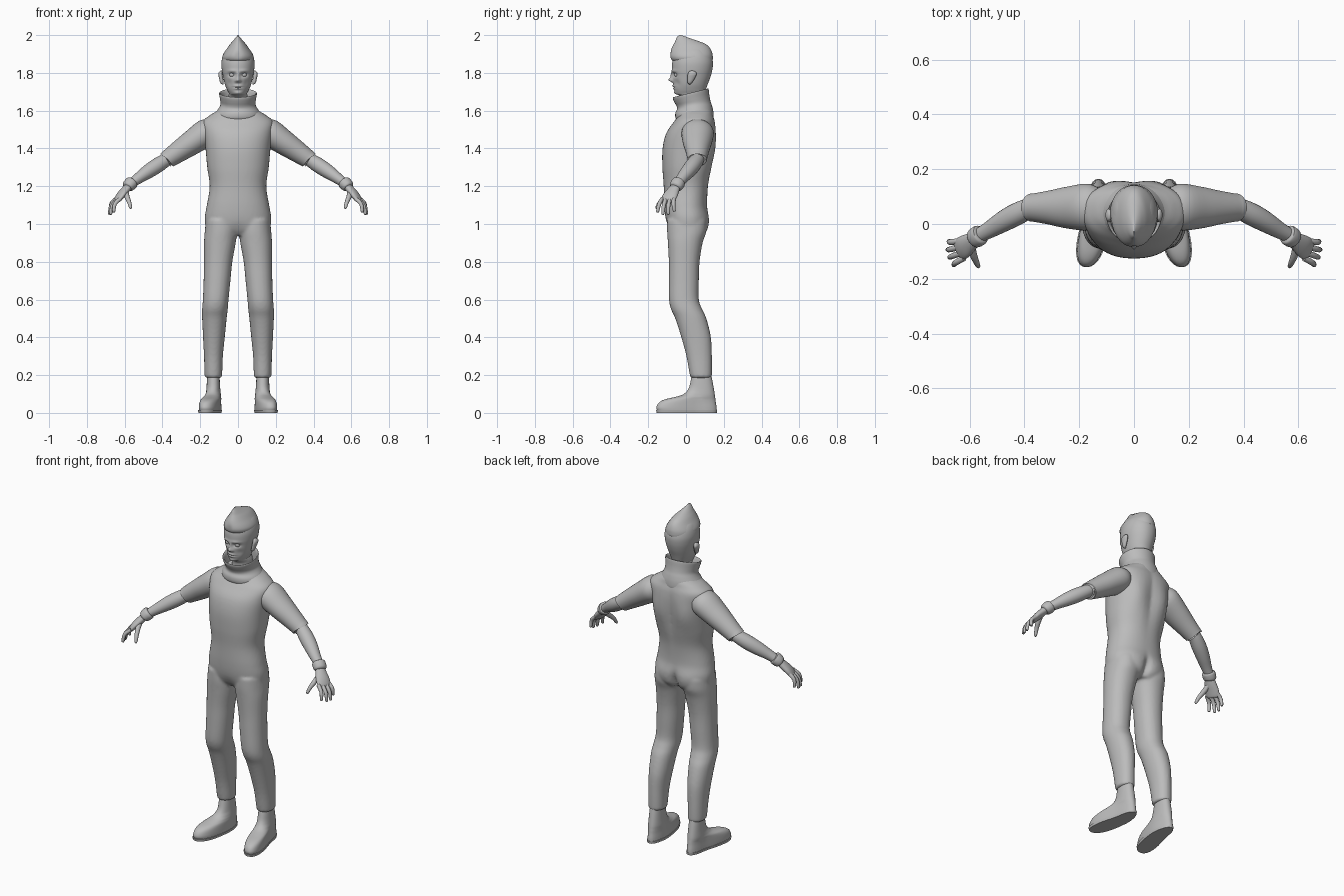
import bpy, bmesh, math
from mathutils import Vector

grey = bpy.data.materials.new("plain grey")
grey.diffuse_color = (0.5, 0.5, 0.5, 1)


def spline(rows, steps):
    """Catmull-Rom interpolation of rows of numbers."""
    out = []
    for i in range(len(rows) - 1):
        a, b, c, d = (rows[min(max(i + k, 0), len(rows) - 1)] for k in (-1, 0, 1, 2))
        for s in range(steps):
            t = s / steps
            out.append([0.5 * (2*q + (r-p)*t + (2*p-5*q+4*r-w)*t*t + (3*q-p-3*r+w)*t**3)
                        for p, q, r, w in zip(a, b, c, d)])
    return out + [list(rows[-1])]


def loft(bm, rows, ref=None, segs=32, steps=4, power=2.0, warp=None):
    """Skin rings given as (x, y, z, half width, half depth); ref turns rings to follow the path."""
    rows = spline(rows, steps)
    pts = [Vector(r[:3]) for r in rows]
    rings = []
    for i, r in enumerate(rows):
        u, v = Vector((1, 0, 0)), Vector((0, 1, 0))
        if ref:
            t = (pts[min(i+1, len(pts)-1)] - pts[max(i-1, 0)]).normalized()
            u = Vector(ref)
            u = (u - t * u.dot(t)).normalized()
            v = t.cross(u)
        ring = []
        for k in range(segs):
            a = 2 * math.pi * k / segs
            c, s = math.cos(a), math.sin(a)
            c, s = (math.copysign(abs(q) ** (2 / power), q) for q in (c, s))
            p = pts[i] + u * c * r[3] + v * s * r[4]
            ring.append(bm.verts.new(warp(p) if warp else p))
        rings.append(ring)
    for a, b in zip(rings, rings[1:]):
        for k in range(segs):
            bm.faces.new((a[k], a[(k+1) % segs], b[(k+1) % segs], b[k]))
    bm.faces.new(rings[0])
    bm.faces.new(rings[-1])


def box_rows(rows):
    """(z, x0, x1, y0, y1) bounds to ring rows."""
    return [((a+b)/2, (c+d)/2, z, (b-a)/2, (d-c)/2) for z, a, b, c, d in rows]


def wide_rows(rows):
    """(z, half width, y0, y1), centred on x."""
    return box_rows([(z, -w, w, a, b) for z, w, a, b in rows])


def bumps(items):
    """Warp that pushes along y: (x, z, radius x, radius z, amount, side of y)."""
    def f(p):
        dy = 0
        for x, z, rx, rz, amt, side in items:
            if (p.y - 0.025) * side > 0:
                dy += amt * math.exp(-((abs(p.x)-x)/rx)**2 - ((p.z-z)/rz)**2)
        return p + Vector((0, dy, 0))
    return f


def finish(name, bm, mirror=False, voxel=0, angle=40):
    bmesh.ops.recalc_face_normals(bm, faces=bm.faces)
    me = bpy.data.meshes.new(name)
    bm.to_mesh(me)
    bm.free()
    me.materials.append(grey)
    ob = bpy.data.objects.new(name, me)
    bpy.context.collection.objects.link(ob)
    bpy.context.view_layer.objects.active = ob
    ob.select_set(True)
    if mirror:
        ob.modifiers.new("mirror", 'MIRROR').use_mirror_merge = False
    if voxel:
        m = ob.modifiers.new("blend", 'REMESH')
        m.mode, m.voxel_size, m.use_smooth_shade = 'VOXEL', voxel, True
        m = ob.modifiers.new("soften", 'SMOOTH')
        m.factor, m.iterations = 0.5, 4
        for p in me.polygons:
            p.use_smooth = True
    else:
        bpy.ops.object.shade_smooth_by_angle(angle=math.radians(angle))
    ob.select_set(False)
    return ob


# jumpsuit: torso and both legs blended together
bm = bmesh.new()
loft(bm, wide_rows([
    (.94, .12, -.07, .09), (.97, .165, -.095, .112), (1.03, .176, -.108, .12),
    (1.1, .165, -.115, .112), (1.2, .15, -.118, .118), (1.3, .163, -.125, .138),
    (1.4, .172, -.124, .155), (1.48, .182, -.105, .16), (1.54, .188, -.065, .155),
    (1.575, .15, -.04, .145), (1.6, .11, -.03, .14), (1.63, .08, -.02, .12)]),
    segs=48, steps=6, power=2.25, warp=bumps([
        (.1, 1.4, .05, .09, .012, 1), (0, 1.4, .03, .15, -.012, 1),
        (0, .97, .02, .06, -.03, 1), (.085, 1.0, .06, .06, .008, 1),
        (0, .96, .05, .04, .012, -1)]))
for s in (-1, 1):
    loft(bm, [(s * r[0],) + r[1:] for r in box_rows([
        (.185, .088, .172, .028, .132), (.2, .084, .177, .02, .137), (.3, .08, .18, .002, .137),
        (.4, .07, .185, -.025, .132), (.5, .06, .19, -.057, .108), (.55, .054, .19, -.08, .085),
        (.6, .05, .186, -.09, .068), (.7, .04, .182, -.091, .068), (.8, .03, .18, -.091, .072),
        (.9, .012, .18, -.096, .088), (.96, .005, .176, -.1, .108), (1.02, .01, .17, -.1, .11)])],
        power=2.15)
finish("jumpsuit", bm, voxel=.008)

# short sleeves with a turned cuff
bm = bmesh.new()
loft(bm, [(.12, .065, 1.51, .06, .05), (.165, .062, 1.485, .085, .073), (.24, .06, 1.434, .077, .066),
          (.31, .06, 1.386, .062, .057), (.365, .06, 1.348, .052, .049), (.372, .06, 1.343, .051, .048),
          (.373, .06, 1.342, .042, .038), (.36, .06, 1.351, .038, .034)], ref=(0, 1, 0))
finish("sleeves", bm, mirror=True)

# bare forearms
bm = bmesh.new()
loft(bm, [(.34, .062, 1.365, .034, .034), (.38, .058, 1.34, .037, .036), (.43, .035, 1.308, .041, .04),
          (.48, .008, 1.275, .038, .037), (.53, -.022, 1.24, .031, .029), (.575, -.046, 1.207, .025, .023)],
     ref=(0, 1, 0), segs=24)
finish("forearms", bm, mirror=True)

# gloves: cuff band, palm, fingers and thumb
across = (-.03, -.08, .0)
bm = bmesh.new()
loft(bm, [(.557, -.037, 1.224, .026, .025), (.56, -.039, 1.221, .036, .034), (.572, -.046, 1.21, .038, .035),
          (.584, -.054, 1.197, .035, .031), (.588, -.057, 1.192, .026, .02)], ref=across, segs=24, steps=3)
loft(bm, [(.575, -.05, 1.205, .024, .02), (.6, -.068, 1.176, .034, .021), (.622, -.084, 1.15, .041, .019),
          (.638, -.096, 1.127, .038, .014), (.642, -.099, 1.12, .028, .008)], ref=across, segs=24)
for f, tip in ((-1, (.675, -.062, 1.07)), (-.35, (.68, -.094, 1.055)),
               (.35, (.674, -.122, 1.055)), (1, (.658, -.15, 1.066))):
    base = Vector((.632, -.094, 1.135)) + Vector((-.011, -.031, .0)) * f
    tip = Vector(tip)
    mid = base.lerp(tip, .5) + Vector((.012, -.004, .006))
    end = tip + (tip - mid) * .12
    loft(bm, [(*base, .011, .011), (*mid, .0105, .0105), (*tip, .008, .008), (*end, .002, .002)],
         ref=across, segs=12, steps=3)
loft(bm, [(.595, -.072, 1.175, .014, .014), (.588, -.108, 1.145, .014, .014), (.576, -.138, 1.115, .011, .011),
          (.569, -.154, 1.088, .008, .008), (.568, -.158, 1.08, .002, .002)], ref=(1, 0, 0), segs=12, steps=3)
finish("gloves", bm, mirror=True)


# boots: splayed outward and broader at the toe
def splay(p):
    k = max(0, -p.y + .06)
    w = 1 + 1.6 * k if p.z < .11 else 1
    return Vector((.13 + (p.x - .13) * w + .2 * k * min(1, max(0, (.14 - p.z) / .06)), p.y, p.z))


bm = bmesh.new()
loft(bm, box_rows([
    (.24, .1, .16, .04, .125), (.18, .097, .164, .027, .138), (.13, .094, .167, .014, .147),
    (.1, .091, .17, -.012, .152), (.085, .089, .172, -.055, .154), (.072, .087, .173, -.11, .156),
    (.055, .086, .174, -.143, .158), (.03, .085, .175, -.157, .162), (.012, .085, .175, -.153, .163)]),
    power=2.2, warp=splay)
loft(bm, box_rows([(.014, .082, .178, -.158, .165), (0, .084, .176, -.155, .163)]),
     steps=1, power=2.3, warp=splay)
finish("boots", bm, mirror=True)


# standing collar, higher at the back
def tilt(p):
    k = min(1, max(0, (p.z - 1.58) / .1))
    return p + Vector((0, 0, .25 * k * (p.y - .03)))


bm = bmesh.new()
loft(bm, wide_rows([
    (1.535, .11, -.035, .135), (1.56, .122, -.055, .146), (1.59, .116, -.056, .145),
    (1.615, .1, -.047, .138), (1.635, .092, -.05, .13), (1.66, .095, -.06, .124), (1.69, .1, -.07, .12),
    (1.695, .096, -.066, .116), (1.68, .088, -.058, .11), (1.63, .078, -.045, .11)]),
    segs=40, warp=tilt)
finish("collar", bm, angle=60)

# head with face relief
bm = bmesh.new()
loft(bm, wide_rows([
    (1.6, .055, -.015, .1), (1.66, .054, -.015, .1), (1.682, .05, -.038, .1), (1.69, .048, -.055, .1),
    (1.71, .058, -.062, .105), (1.74, .07, -.067, .115), (1.78, .079, -.071, .13), (1.82, .086, -.074, .14),
    (1.86, .087, -.072, .142), (1.9, .077, -.058, .13), (1.93, .055, -.03, .105), (1.945, .02, .01, .07)]),
    segs=96, steps=8, power=2.1, warp=bumps([
        (.032, 1.79, .018, .011, .014, -1), (0, 1.785, .009, .02, -.01, -1), (0, 1.762, .011, .011, -.021, -1),
        (.012, 1.757, .007, .007, -.007, -1), (.03, 1.81, .024, .008, -.005, -1),
        (0, 1.73, .02, .006, -.008, -1), (0, 1.717, .016, .005, -.007, -1), (0, 1.724, .022, .0025, .006, -1),
        (0, 1.692, .02, .01, -.005, -1), (.045, 1.745, .015, .02, .006, -1)]))
finish("head", bm, angle=80)

# eyes
bm = bmesh.new()
loft(bm, [(.031, -.05, 1.79 + .013 * math.sin(a), .015 * math.cos(a), .012 * math.cos(a))
          for a in (-1.5, -.8, 0, .8, 1.5)], segs=16, steps=2)
finish("eyes", bm, mirror=True)

# ears: outer shell and lobe
bm = bmesh.new()
loft(bm, [(.08, .02, 1.738, .003, .003), (.085, .02, 1.748, .009, .012), (.09, .028, 1.775, .011, .021),
          (.093, .033, 1.795, .011, .023), (.09, .033, 1.807, .008, .016), (.088, .033, 1.812, .002, .003)],
     segs=20)
finish("ears", bm, mirror=True)

# swept-up crest of hair
bm = bmesh.new()
loft(bm, wide_rows([
    (1.86, .07, -.06, .13), (1.868, .081, -.077, .141), (1.885, .083, -.085, .142), (1.905, .075, -.084, .139),
    (1.93, .058, -.076, .128), (1.95, .044, -.066, .108), (1.965, .031, -.058, .075),
    (1.98, .018, -.052, .03), (1.993, .007, -.045, -.005), (2.0, .002, -.035, -.025)]),
    segs=40, warp=bumps([(0, 1.89, .012, .02, .006, -1)]))
finish("hair", bm, angle=60)
